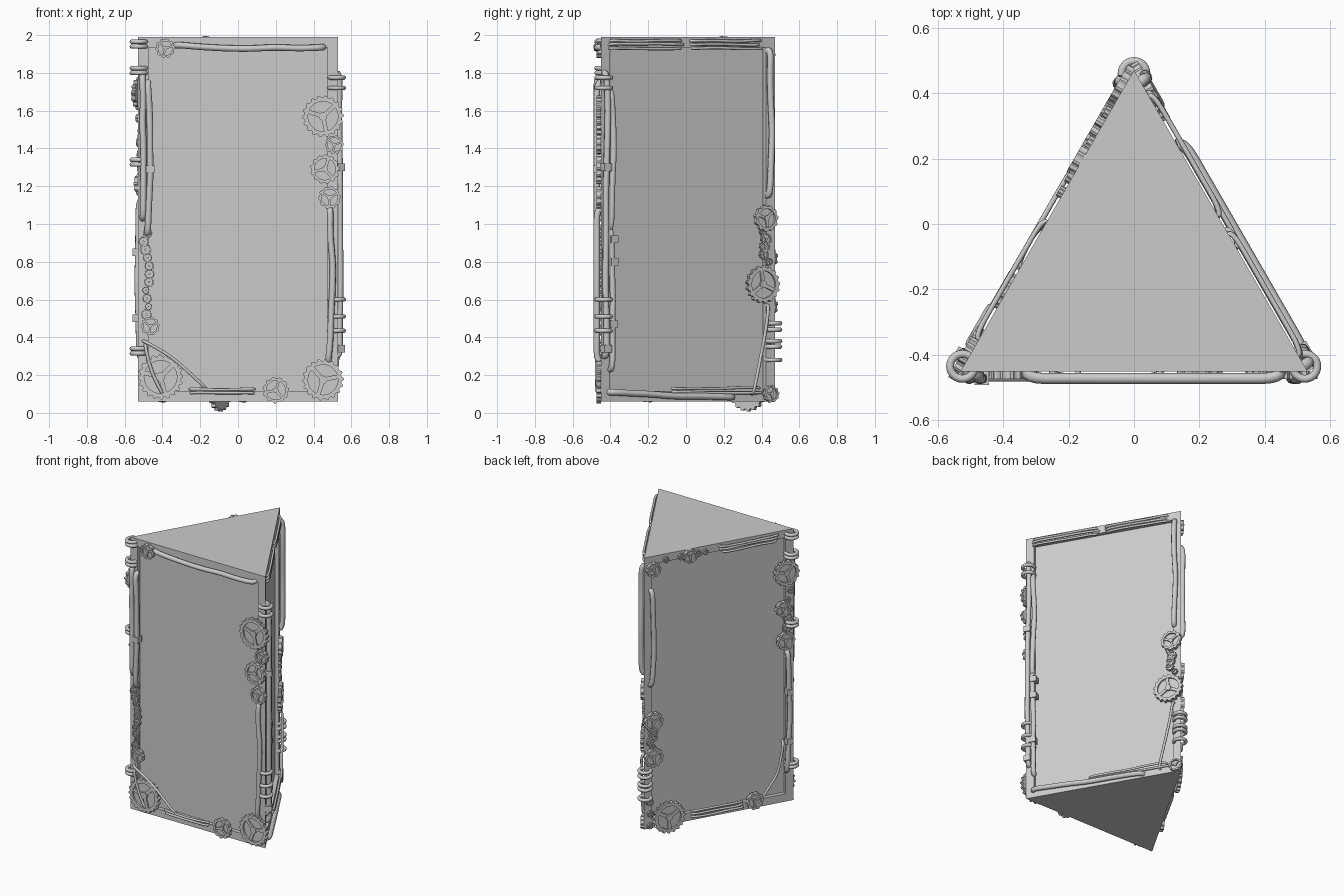
import bpy, bmesh, math, random
from mathutils import Vector, Matrix

if "Cube" in bpy.data.objects:
    bpy.data.objects.remove(bpy.data.objects["Cube"])

random.seed(4)
Z0, Z1 = 0.06, 1.99
CORNERS = [Vector((-0.53, -0.45, 0)), Vector((0.53, -0.45, 0)), Vector((0, 0.47, 0))]
FRONT, RIGHT, LEFT = 0, 1, 2


def face_matrix(f):
    # local x runs along the wall, local y is up, local z points outwards
    a, b = CORNERS[f], CORNERS[(f + 1) % 3]
    u, v = (b - a).normalized(), Vector((0, 0, 1))
    m = Matrix((u, v, u.cross(v))).transposed().to_4x4()
    m.translation = (a + b) / 2
    return m


FACES = [face_matrix(f) for f in range(3)]


def add_mesh(name, bm, matrix=None):
    bmesh.ops.recalc_face_normals(bm, faces=bm.faces)
    me = bpy.data.meshes.new(name)
    bm.to_mesh(me)
    bm.free()
    ob = bpy.data.objects.new(name, me)
    bpy.context.collection.objects.link(ob)
    if matrix:
        ob.matrix_world = matrix
    return ob


# Triangular body with a sunken panel in each wall
bm = bmesh.new()
lo = [bm.verts.new((c.x, c.y, Z0)) for c in CORNERS]
hi = [bm.verts.new((c.x, c.y, Z1)) for c in CORNERS]
bm.faces.new(lo[::-1])
bm.faces.new(hi)
walls = [bm.faces.new((lo[i], lo[(i + 1) % 3], hi[(i + 1) % 3], hi[i])) for i in range(3)]
bm.normal_update()
for w in walls:
    bmesh.ops.inset_individual(bm, faces=[w], thickness=0.078)
    n = w.normal.copy()
    res = bmesh.ops.extrude_discrete_faces(bm, faces=[w])
    bmesh.ops.translate(bm, verts=res['faces'][0].verts, vec=-0.028 * n)
add_mesh("triangular_body", bm)


def box(bm, size, matrix):
    bmesh.ops.create_cube(bm, size=1, matrix=matrix @ Matrix.Diagonal((*size, 1)))


def gear(f, u, z, r, d=0.0, thick=0.024):
    bm = bmesh.new()
    teeth = max(10, int(r * 170))
    rows = []
    # toothed rim
    for i in range(teeth * 4):
        a = math.tau * i / (teeth * 4)
        ro = r if i % 4 < 2 else r * 0.9
        ri = r * 0.72
        c, s = math.cos(a), math.sin(a)
        rows.append([bm.verts.new((q * c, q * s, h)) for q, h in
                     ((ro, 0), (ro, thick), (ri, thick), (ri, 0))])
    for i, p in enumerate(rows):
        q = rows[(i + 1) % len(rows)]
        for k in range(4):
            bm.faces.new((p[k], q[k], q[(k + 1) % 4], p[(k + 1) % 4]))
    # thin backing disc, spokes and hub
    spin = random.uniform(0, math.pi)
    for rad, h in ((r * 0.74, thick * 0.5), (r * 0.2, thick)):
        bmesh.ops.create_cone(bm, cap_ends=True, segments=20, radius1=rad, radius2=rad, depth=h,
                              matrix=Matrix.Translation((0, 0, h / 2)))
    for k in range(3):
        rot = Matrix.Rotation(spin + k * math.tau / 3, 4, 'Z')
        box(bm, (r * 0.76, r * 0.2, thick * 0.85),
            rot @ Matrix.Translation((r * 0.38, 0, thick * 0.43)))
    add_mesh("gear", bm, FACES[f] @ Matrix.Translation((u, z, d)))


def pipe(f, pts, r=0.017, wob=0.005, d=0.022, name="pipe"):
    # subdivide the path, let it wander slightly, and sink the ends into the wall
    path = []
    for a, b in zip(pts, pts[1:]):
        a, b = Vector(a), Vector(b)
        n = max(2, int((b - a).length / 0.12))
        path += [a.lerp(b, i / n) for i in range(n)]
    path.append(Vector(pts[-1]))
    cu = bpy.data.curves.new(name, 'CURVE')
    cu.dimensions, cu.bevel_depth, cu.bevel_resolution = '3D', r, 2
    cu.use_fill_caps, cu.resolution_u = True, 4
    sp = cu.splines.new('NURBS')
    sp.points.add(len(path) + 1)
    path = [path[0]] + path + [path[-1]]
    for i, p in enumerate(path):
        end = i in (0, len(path) - 1)
        x, y = (p.x, p.y) if end else (p.x + random.uniform(-wob, wob), p.y)
        h = 0 if end else d
        sp.points[i].co = (*(FACES[f] @ Vector((x, y + (0 if end else random.uniform(-wob, wob)), h))), 1)
    sp.use_endpoint_u, sp.order_u = True, 3
    ob = bpy.data.objects.new(name, cu)
    bpy.context.collection.objects.link(ob)


def clamp(f, u, z, w=0.045):
    bm = bmesh.new()
    box(bm, (w, 0.04, 0.045), Matrix.Translation((0, 0, 0.02)))
    add_mesh("pipe_clamp", bm, FACES[f] @ Matrix.Translation((u, z, 0)))


def rings(x, y, heights):
    for z in heights:
        bpy.ops.mesh.primitive_torus_add(location=(x, y, z), major_radius=0.038, minor_radius=0.012,
                                         major_segments=28, minor_segments=10)
        bpy.context.object.name = "corner_ring"
        bpy.ops.object.shade_smooth()


# Coil rings wrapped round the three upright edges
rings(-0.524, -0.435, (1.965, 1.94, 1.825, 1.8, 1.34, 1.315, 0.34, 0.315))
rings(0.522, -0.435, (1.775, 1.72, 0.6, 0.51, 0.435))
rings(0, 0.46, (0.475, 0.44, 0.38, 0.35, 0.28))

# Gears: face, along, height, radius
for g in [
    (FRONT, 0.45, 1.57, 0.11), (FRONT, 0.51, 1.42, 0.05), (FRONT, 0.46, 1.29, 0.078),
    (FRONT, 0.485, 1.14, 0.06), (FRONT, 0.45, 0.175, 0.11), (FRONT, 0.2, 0.12, 0.07),
    (FRONT, -0.41, 0.19, 0.12), (FRONT, -0.465, 0.46, 0.05), (FRONT, -0.385, 1.93, 0.052),
    (RIGHT, 0.47, 1.03, 0.07), (RIGHT, 0.45, 0.68, 0.1), (RIGHT, 0.5, 0.1, 0.045),
    (LEFT, -0.36, 0.12, 0.112), (LEFT, -0.47, 0.82, 0.068), (LEFT, -0.47, 0.565, 0.068),
    (LEFT, 0.475, 1.69, 0.09), (LEFT, 0.45, 1.44, 0.055), (LEFT, 0.47, 1.21, 0.065),
    (LEFT, 0.25, 0.115, 0.06), (LEFT, -0.21, 1.945, 0.05), (LEFT, -0.47, 1.9, 0.052),
]:
    gear(*g)

# Clusters of little gears filling the gaps: face, start, end, count
for f, a, b, n in [(FRONT, (-0.49, 0.52), (-0.48, 0.95), 11), (RIGHT, (0.47, 0.8), (0.47, 0.96), 5),
                   (LEFT, (-0.48, 0.64), (-0.48, 0.74), 4), (LEFT, (0.49, 1.3), (0.49, 1.56), 5),
                   (LEFT, (-0.36, 1.95), (-0.08, 1.95), 4), (LEFT, (-0.5, 0.08), (-0.48, 0.25), 3)]:
    for i in range(n):
        p = Vector(a).lerp(Vector(b), i / (n - 1))
        gear(f, p.x + random.uniform(-0.02, 0.02), p.y, random.uniform(0.018, 0.034), thick=0.016)

# Thick pipes along the frames
for f, pts in [
    (FRONT, [(-0.33, 1.945), (0.06, 1.93), (0.45, 1.937)]),
    (FRONT, [(-0.505, 1.79), (-0.5, 1.3), (-0.505, 1.03)]),
    (FRONT, [(-0.475, 1.75), (-0.465, 1.25), (-0.48, 0.95)]),
    (FRONT, [(0.485, 1.08), (0.505, 0.65), (0.48, 0.27)]),
    (RIGHT, [(-0.51, 1.8), (-0.5, 1.45), (-0.515, 1.0), (-0.51, 0.3)]),
    (RIGHT, [(-0.475, 1.7), (-0.465, 1.4), (-0.485, 0.97)]),
    (RIGHT, [(-0.48, 0.97), (-0.47, 0.6), (-0.475, 0.23)]),
    (RIGHT, [(0.49, 1.92), (0.5, 1.5), (0.485, 1.15)]),
    (RIGHT, [(-0.48, 0.11), (-0.1, 0.09), (0.27, 0.085)]),
    (LEFT, [(-0.485, 1.75), (-0.47, 1.35), (-0.49, 1.08)]),
    (LEFT, [(0.48, 1.13), (0.5, 0.7), (0.48, 0.28)]),
]:
    pipe(f, pts)

# Bundles of thin pipes along the top and bottom rails
for f, a, b, z, n in [(RIGHT, -0.49, -0.03, 1.95, 3), (RIGHT, 0.0, 0.46, 1.95, 3),
                      (LEFT, 0.0, 0.42, 1.95, 3), (FRONT, -0.27, 0.1, 0.115, 2),
                      (RIGHT, -0.1, 0.46, 0.12, 2), (LEFT, -0.22, 0.18, 0.105, 3)]:
    for k in range(n):
        dz = (k - (n - 1) / 2) * 0.02
        pipe(f, [(a + random.uniform(0, 0.03), z + dz), (b - random.uniform(0, 0.03), z + dz)],
             r=0.008, d=0.015, name="thin_pipe")

# Loose cables cutting the lower corners
for f, pts in [(FRONT, [(-0.5, 0.38), (-0.34, 0.29), (-0.17, 0.13)]),
               (FRONT, [(-0.49, 0.36), (-0.46, 0.22), (-0.4, 0.1)]),
               (RIGHT, [(0.485, 0.57), (0.45, 0.36), (0.39, 0.1)]),
               (LEFT, [(0.45, 0.5), (0.41, 0.28), (0.3, 0.13)])]:
    pipe(f, pts, r=0.009, wob=0.003, name="cable")

# Clamps holding the pipes
for f, u, z in [(FRONT, -0.465, 1.29), (RIGHT, -0.51, 1.3), (RIGHT, -0.47, 0.92), (RIGHT, -0.47, 0.8),
                (RIGHT, -0.475, 0.47), (RIGHT, -0.51, 0.34), (LEFT, 0.49, 0.85), (LEFT, 0.49, 0.5)]:
    clamp(f, u, z)
